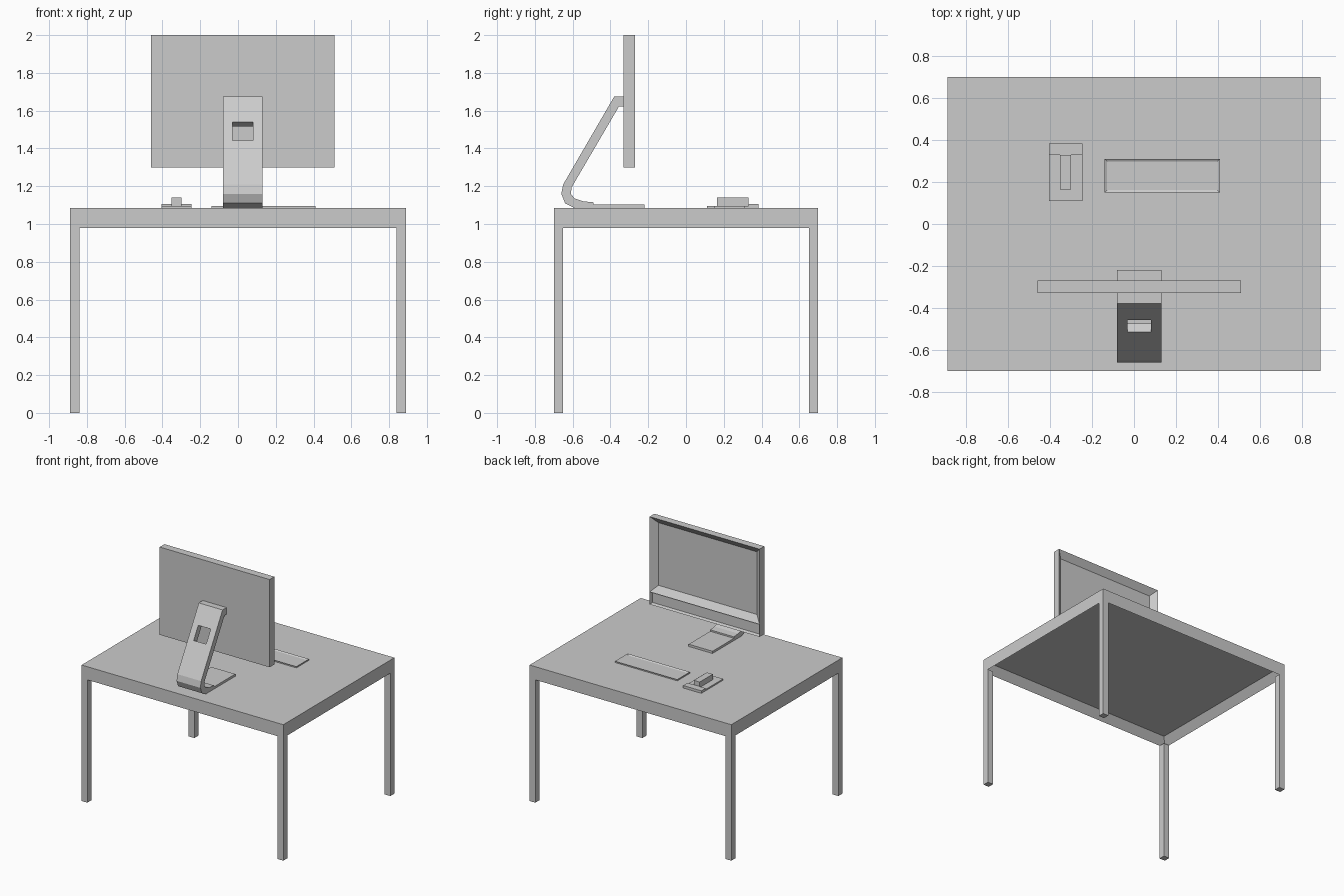
import bpy, bmesh
from math import radians
from mathutils import Vector, Matrix

if "Cube" in bpy.data.objects:
    bpy.data.objects.remove(bpy.data.objects["Cube"], do_unlink=True)

# Single plain grey
grey = bpy.data.materials.new("light_grey")
grey.use_nodes = True
grey.diffuse_color = (0.6, 0.6, 0.6, 1)
grey.node_tree.nodes["Principled BSDF"].inputs["Base Color"].default_value = (0.6, 0.6, 0.6, 1)


def finish(name, bm):
    bmesh.ops.recalc_face_normals(bm, faces=bm.faces)
    mesh = bpy.data.meshes.new(name)
    bm.to_mesh(mesh)
    bm.free()
    mesh.materials.append(grey)
    obj = bpy.data.objects.new(name, mesh)
    bpy.context.collection.objects.link(obj)
    return obj


def box_mesh(x, y, z):
    """Box from (low, high) ranges."""
    bm = bmesh.new()
    bmesh.ops.create_cube(bm, size=1)
    size = Vector((r[1] - r[0] for r in (x, y, z)))
    mid = Vector(((r[0] + r[1]) / 2 for r in (x, y, z)))
    bm.transform(Matrix.Translation(mid) @ Matrix.Diagonal(size).to_4x4())
    return bm


def box(name, x, y, z):
    return finish(name, box_mesh(x, y, z))


def face_towards(bm, direction):
    """Outermost face in a direction."""
    return max(bm.faces, key=lambda f: f.calc_center_median().dot(direction))


def recess(bm, face, margin, depth):
    """Inset a face and sink it into the body."""
    inward = -face.normal.copy()
    bmesh.ops.inset_region(bm, faces=[face], thickness=margin, use_even_offset=True)
    bmesh.ops.translate(bm, verts=face.verts, vec=inward * depth)


# Table top, hollow underneath
bm = box_mesh((-0.89, 0.89), (-0.70, 0.70), (0.98, 1.085))
bm.normal_update()
recess(bm, face_towards(bm, Vector((0, 0, -1))), 0.05, 0.06)
finish("table_top", bm)

# Four square legs
for sx, side in ((1, "left"), (-1, "right")):
    for sy, end in ((-1, "front"), (1, "back")):
        box(f"{end}_{side}_leg", sorted((sx * 0.84, sx * 0.89)),
            sorted((sy * 0.65, sy * 0.70)), (0, 0.98))

# Monitor: split its screen side into chin and screen, then sink both
bm = box_mesh((-0.46, 0.51), (-0.33, -0.27), (1.30, 2.0))
back = [f for f in bm.faces if f.calc_center_median().y > -0.28]
bmesh.ops.bisect_plane(bm, geom=back + list({e for f in back for e in f.edges})
                       + list({v for f in back for v in f.verts}),
                       plane_co=(0, 0, 1.40), plane_no=(0, 0, 1))
bm.normal_update()
panels = [f for f in bm.faces if f.normal.y > 0.9]
for f in panels:
    if f.calc_center_median().z > 1.40:
        recess(bm, f, 0.05, 0.04)
    else:
        recess(bm, f, 0.008, 0.025)
finish("monitor", bm)

# Stand: side profile (y, z) swept across its width
profile = [(-0.33, 1.675), (-0.38, 1.675), (-0.65, 1.21), (-0.66, 1.16),
           (-0.64, 1.11), (-0.59, 1.085), (-0.22, 1.085), (-0.22, 1.103),
           (-0.49, 1.103), (-0.49, 1.115), (-0.545, 1.12), (-0.59, 1.135),
           (-0.61, 1.16), (-0.605, 1.195), (-0.355, 1.622), (-0.33, 1.622)]
bm = bmesh.new()
outline = bm.faces.new([bm.verts.new((-0.08, y, z)) for y, z in profile])
swept = bmesh.ops.extrude_face_region(bm, geom=[outline])["geom"]
bmesh.ops.translate(bm, vec=(0.21, 0, 0),
                    verts=[v for v in swept if isinstance(v, bmesh.types.BMVert)])
stand = finish("monitor_stand", bm)

# Cable hole through the leaning arm, square to its surface
cutter = box("hole_cutter", (-0.055, 0.055), (-0.1, 0.1), (-0.057, 0.057))
cutter.hide_render = True
cutter.matrix_world = (Matrix.Translation((0.025, -0.487, 1.49))
                       @ Matrix.Rotation(radians(-30), 4, "X"))
cut = stand.modifiers.new("hole", "BOOLEAN")
cut.operation = "DIFFERENCE"
cut.solver = "EXACT"
cut.object = cutter
bpy.context.view_layer.update()
cut_mesh = bpy.data.meshes.new_from_object(
    stand.evaluated_get(bpy.context.evaluated_depsgraph_get()))
stand.modifiers.clear()
stand.data = cut_mesh
bpy.data.objects.remove(cutter, do_unlink=True)

# Keyboard: thin tray with a raised rim
bm = box_mesh((-0.14, 0.41), (0.15, 0.31), (1.085, 1.095))
bm.normal_update()
recess(bm, face_towards(bm, Vector((0, 0, 1))), 0.012, 0.007)
finish("keyboard", bm)

# Mouse: flat base, raised end strip and a tall block
box("mouse_base", (-0.405, -0.245), (0.11, 0.385), (1.085, 1.096))
box("mouse_end", (-0.405, -0.245), (0.33, 0.385), (1.096, 1.105))
box("mouse_block", (-0.352, -0.30), (0.165, 0.33), (1.096, 1.14))
